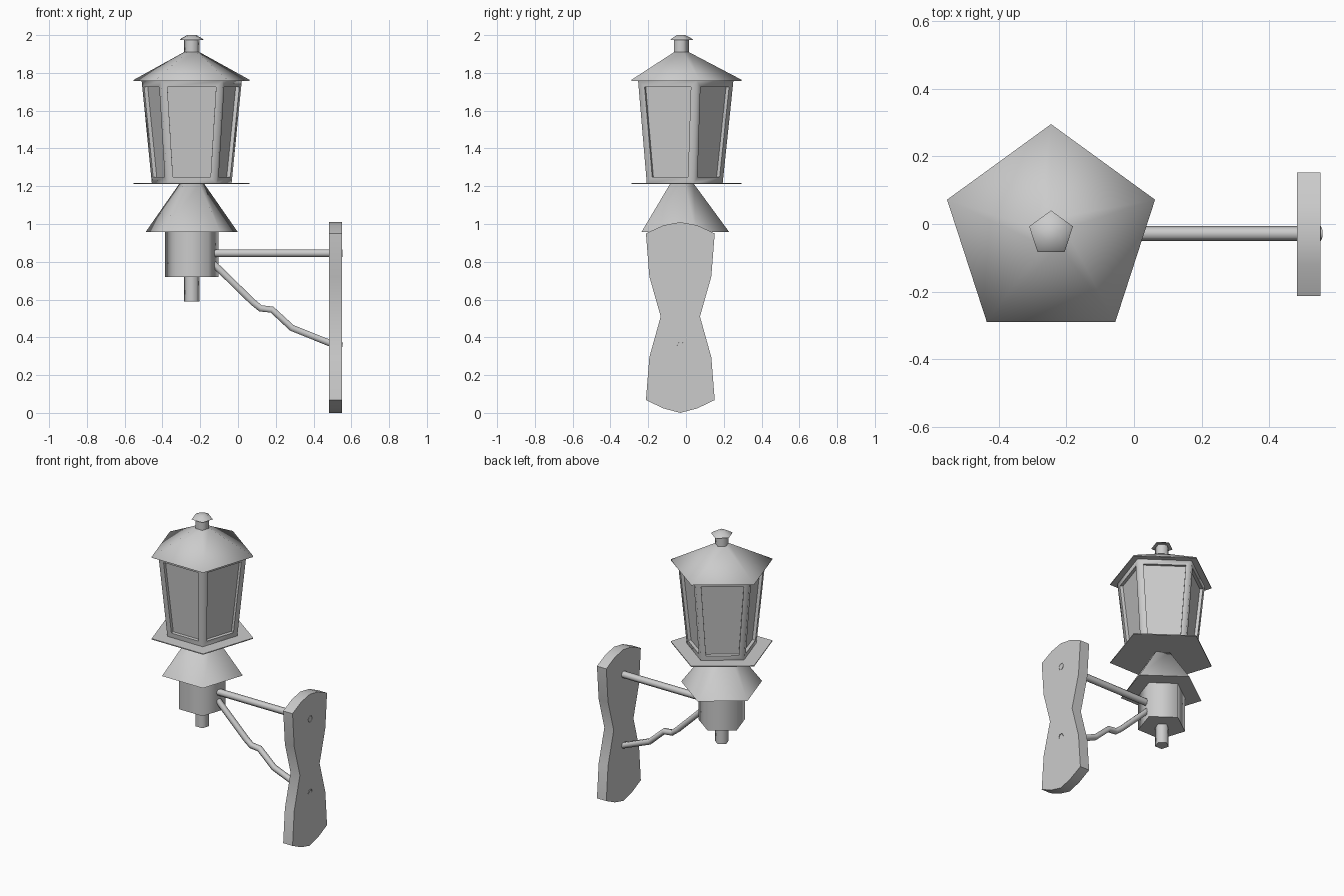
import bpy, bmesh, math
from mathutils import Vector

if "Cube" in bpy.data.objects:
    bpy.data.objects.remove(bpy.data.objects["Cube"])

CX, CY = -0.245, -0.028      # lantern axis
ARM_Y = -0.028


def finish(name, bm, angle):
    bmesh.ops.recalc_face_normals(bm, faces=bm.faces[:])
    me = bpy.data.meshes.new(name)
    bm.to_mesh(me)
    bm.free()
    me.shade_smooth()
    me.set_sharp_from_angle(angle=math.radians(angle))
    ob = bpy.data.objects.new(name, me)
    bpy.context.collection.objects.link(ob)
    return ob


def penta(profile):
    """Five-sided lathe of (radius, z) pairs, capped; returns bmesh and side faces."""
    bm = bmesh.new()
    rings = []
    for r, z in profile:
        angs = [math.radians(90 + 72 * i) for i in range(5)]
        rings.append([bm.verts.new((CX + r * math.cos(a), CY + r * math.sin(a), z)) for a in angs])
    sides = []
    for lo, hi in zip(rings, rings[1:]):
        for i in range(5):
            j = (i + 1) % 5
            sides.append(bm.faces.new((lo[i], lo[j], hi[j], hi[i])))
    bm.faces.new(rings[0][::-1])
    bm.faces.new(rings[-1])
    return bm, sides


# pentagonal parts stacked on the lantern axis
parts = {
    "bottom_stub": [(0.043, 0.59), (0.043, 0.73)],
    "base_block": [(0.149, 0.72), (0.149, 0.965)],
    "flared_skirt": [(0.257, 0.957), (0.07, 1.212)],
    "tray_plate": [(0.323, 1.211), (0.323, 1.217)],
    "roof": [(0.323, 1.757), (0.323, 1.763), (0.043, 1.91)],
    "chimney": [(0.043, 1.90), (0.043, 1.98)],
    "chimney_cap": [(0.068, 1.973), (0.062, 1.98), (0.025, 2.0)],
}
for name, prof in parts.items():
    bm, _ = penta(prof)
    finish(name, bm, 75)

# lantern body with recessed window panes
bm, sides = penta([(0.222, 1.215), (0.279, 1.759)])
bmesh.ops.recalc_face_normals(bm, faces=bm.faces[:])
bmesh.ops.inset_individual(bm, faces=sides, thickness=0.033, use_even_offset=True)
panes = bmesh.ops.extrude_discrete_faces(bm, faces=sides)["faces"]
for f in panes:
    f.normal_update()
    push = f.normal * -0.02
    for v in f.verts:
        v.co += push
finish("lantern_body", bm, 75)

# hourglass wall plate, mirrored half outline extruded in x
half = [(0.09, 0.024), (0.182, 0.068), (0.164, 0.295), (0.104, 0.51),
        (0.164, 0.722), (0.182, 0.95), (0.09, 0.993)]
outline = [(0, 0.0)] + half + [(0, 1.01)] + [(-y, z) for y, z in reversed(half)]
bm = bmesh.new()
face = bm.faces.new([bm.verts.new((0.482, -0.03 + y, z)) for y, z in outline])
ext = bmesh.ops.extrude_face_region(bm, geom=[face])["geom"]
bmesh.ops.translate(bm, vec=Vector((0.069, 0, 0)),
                    verts=[v for v in ext if isinstance(v, bmesh.types.BMVert)])
finish("wall_plate", bm, 35)


# bracket arms as bevelled curves
def tube(name, pts, radius):
    cu = bpy.data.curves.new(name, 'CURVE')
    cu.dimensions = '3D'
    cu.bevel_depth = radius
    cu.bevel_resolution = 1
    sp = cu.splines.new('POLY')
    sp.points.add(len(pts) - 1)
    for p, (x, z) in zip(sp.points, pts):
        p.co = (x, ARM_Y, z, 1)
    sp.use_smooth = True
    ob = bpy.data.objects.new(name, cu)
    bpy.context.collection.objects.link(ob)


tube("upper_arm", [(-0.13, 0.845), (0.553, 0.845)], 0.022)
tube("lower_arm", [(-0.13, 0.79), (0.08, 0.585), (0.12, 0.553), (0.18, 0.547),
                   (0.285, 0.45), (0.485, 0.37), (0.553, 0.355)], 0.02)
